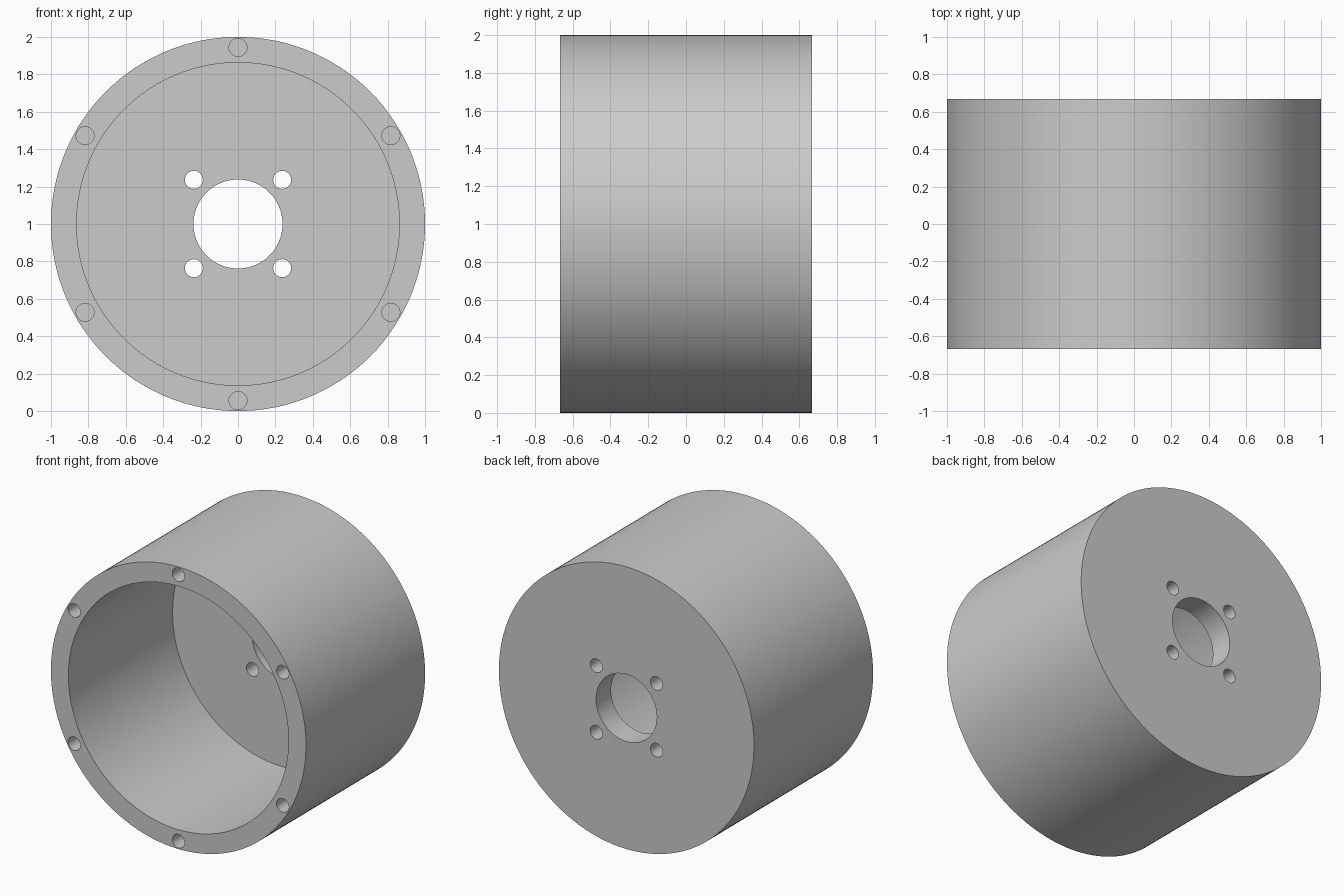
import bpy
import bmesh
from math import cos, sin, pi, radians
from mathutils import Matrix, Vector

if "Cube" in bpy.data.objects:
    bpy.data.objects.remove(bpy.data.objects["Cube"], do_unlink=True)

FRONT, BACK = -0.667, 0.667
WALL = 0.167          # thickness of the closed back
CENTRE_Z = 1.0

grey = bpy.data.materials.new("plain grey")
grey.use_nodes = True
colour = (0.6, 0.6, 0.6, 1)
grey.diffuse_color = colour
grey.node_tree.nodes["Principled BSDF"].inputs["Base Color"].default_value = colour


def rods(name, places, radius, y0, y1, sides):
    """One object of equal cylinders lying along y, at (x, z) offsets from the axis."""
    bm = bmesh.new()
    for x, z in places:
        at = Vector((x, (y0 + y1) / 2, CENTRE_Z + z))
        bmesh.ops.create_cone(bm, cap_ends=True, segments=sides, radius1=radius,
                              radius2=radius, depth=y1 - y0,
                              matrix=Matrix.Translation(at) @ Matrix.Rotation(pi / 2, 4, 'X'))
    mesh = bpy.data.meshes.new(name)
    bm.to_mesh(mesh)
    bm.free()
    mesh.materials.append(grey)
    obj = bpy.data.objects.new(name, mesh)
    bpy.context.collection.objects.link(obj)
    return obj


def ring(count, radius, start):
    angles = [start + 2 * pi * i / count for i in range(count)]
    return [(radius * cos(a), radius * sin(a)) for a in angles]


# Drum body
housing = rods("cylindrical_housing", [(0, 0)], 1.0, FRONT, BACK, 192)

# Front bore, shaft hole, mounting holes and blind rim screw holes
cutters = [
    rods("bore_cutter", [(0, 0)], 0.863, FRONT - 0.1, BACK - WALL, 192),
    rods("shaft_hole_cutter", [(0, 0)], 0.238, BACK - WALL - 0.1, BACK + 0.1, 96),
    rods("mounting_hole_cutter", ring(4, 0.334, pi / 4), 0.048,
         BACK - WALL - 0.1, BACK + 0.1, 40),
    rods("rim_hole_cutter", ring(6, 0.944, pi / 6), 0.048, FRONT - 0.1, FRONT + 0.35, 40),
]

bpy.ops.object.select_all(action='DESELECT')
housing.select_set(True)
bpy.context.view_layer.objects.active = housing
for cutter in cutters:
    cutter.hide_render = True
    cut = housing.modifiers.new(cutter.name, 'BOOLEAN')
    cut.operation = 'DIFFERENCE'
    cut.solver = 'EXACT'
    cut.object = cutter
    bpy.ops.object.modifier_apply(modifier=cut.name)
    bpy.data.objects.remove(cutter, do_unlink=True)

bpy.ops.object.shade_smooth_by_angle(angle=radians(30))
